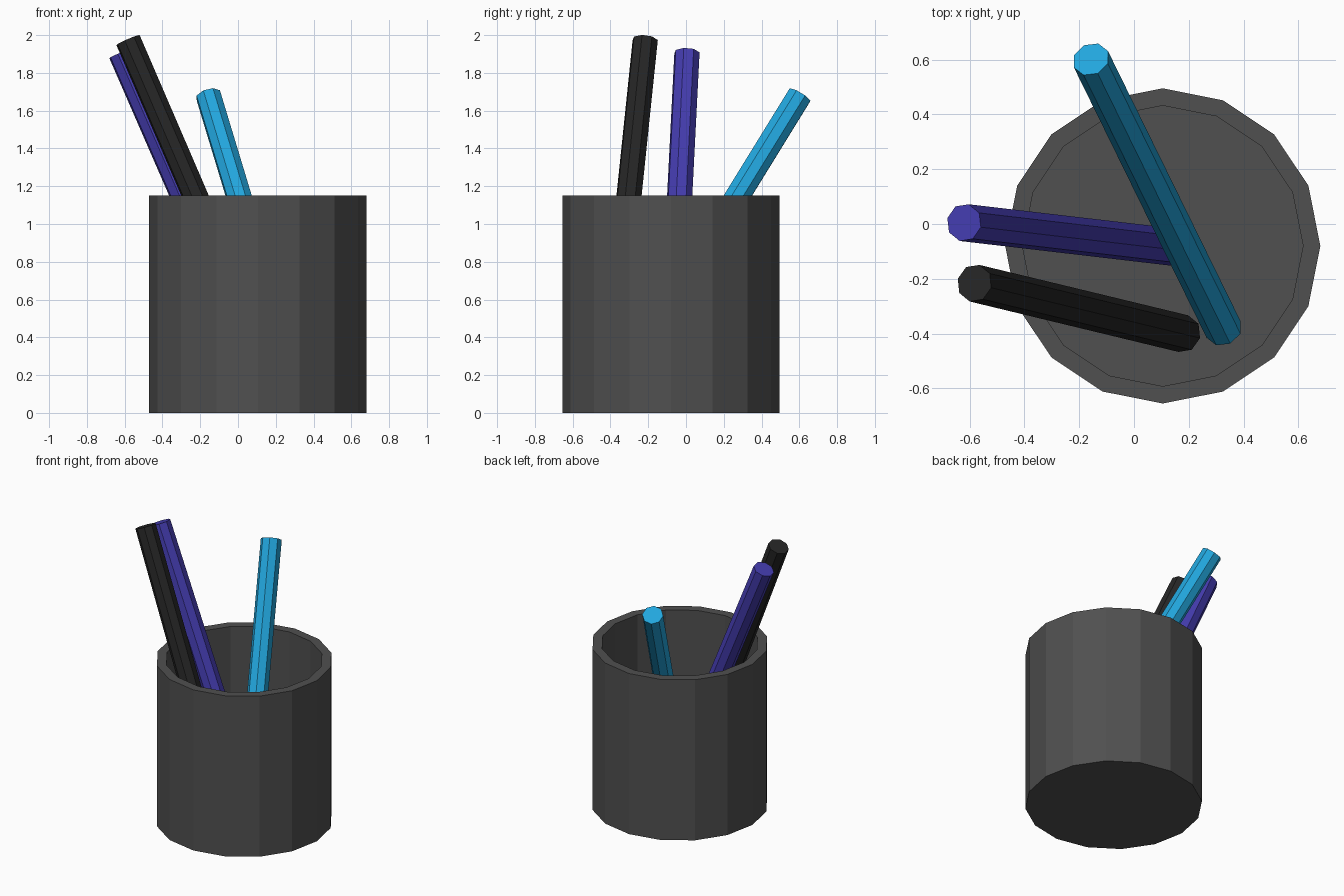
import bpy, bmesh
from mathutils import Vector, Matrix

if "Cube" in bpy.data.objects:
    bpy.data.objects.remove(bpy.data.objects["Cube"])


def add_object(name, bm, color):
    mesh = bpy.data.meshes.new(name)
    bmesh.ops.recalc_face_normals(bm, faces=bm.faces)
    bm.to_mesh(mesh)
    bm.free()
    obj = bpy.data.objects.new(name, mesh)
    bpy.context.collection.objects.link(obj)
    mat = bpy.data.materials.new(name + "_color")
    mat.diffuse_color = (*color, 1)
    mat.use_nodes = True
    mat.node_tree.nodes["Principled BSDF"].inputs["Base Color"].default_value = mat.diffuse_color
    mesh.materials.append(mat)
    return obj


def make_cup(name, center, height, outer, inner, floor, color):
    # closed 16-sided cup: rings joined from outer base over the rim to the inner floor
    bm = bmesh.new()
    rings = []
    for radius, z in ((outer, 0), (outer, height), (inner, height), (inner, floor)):
        place = Matrix.Translation((*center, z))
        rings.append(bmesh.ops.create_circle(bm, segments=16, radius=radius, matrix=place)["verts"])
    for low, high in zip(rings, rings[1:]):
        for i in range(16):
            j = (i + 1) % 16
            bm.faces.new((low[i], low[j], high[j], high[i]))
    bm.faces.new(rings[0])
    bm.faces.new(rings[-1])
    return add_object(name, bm, color)


def make_pen(name, bottom, top, corner, color, radius=0.069):
    # 8-sided rod; corner is the plan direction of one edge, which sets the roll
    bottom, top = Vector(bottom), Vector(top)
    axis = (top - bottom).normalized()
    side = Vector((*corner, -(corner[0] * axis.x + corner[1] * axis.y) / axis.z)).normalized()
    rot = Matrix((side, axis.cross(side), axis)).transposed().to_4x4()
    bm = bmesh.new()
    bmesh.ops.create_cone(bm, cap_ends=True, segments=8, radius1=radius, radius2=radius,
                          depth=(top - bottom).length,
                          matrix=Matrix.Translation((bottom + top) / 2) @ rot)
    return add_object(name, bm, color)


# Cup
make_cup("pen_cup", (0.105, -0.08), 1.15, 0.575, 0.512, 0.06, (0.08, 0.08, 0.08))

# Pens leaning in the cup
make_pen("black_pen", (0.18, -0.40, 0.205), (-0.582, -0.216, 1.973), (0.018, 0.068), (0.019, 0.019, 0.019))
make_pen("purple_pen", (0.15, -0.085, 0.135), (-0.62, 0.005, 1.905), (0.017, 0.069), (0.058, 0.045, 0.43))
make_pen("blue_pen", (0.327, -0.385, 0.08), (-0.157, 0.601, 1.68), (0.027, 0.058), (0.016, 0.38, 0.72))
